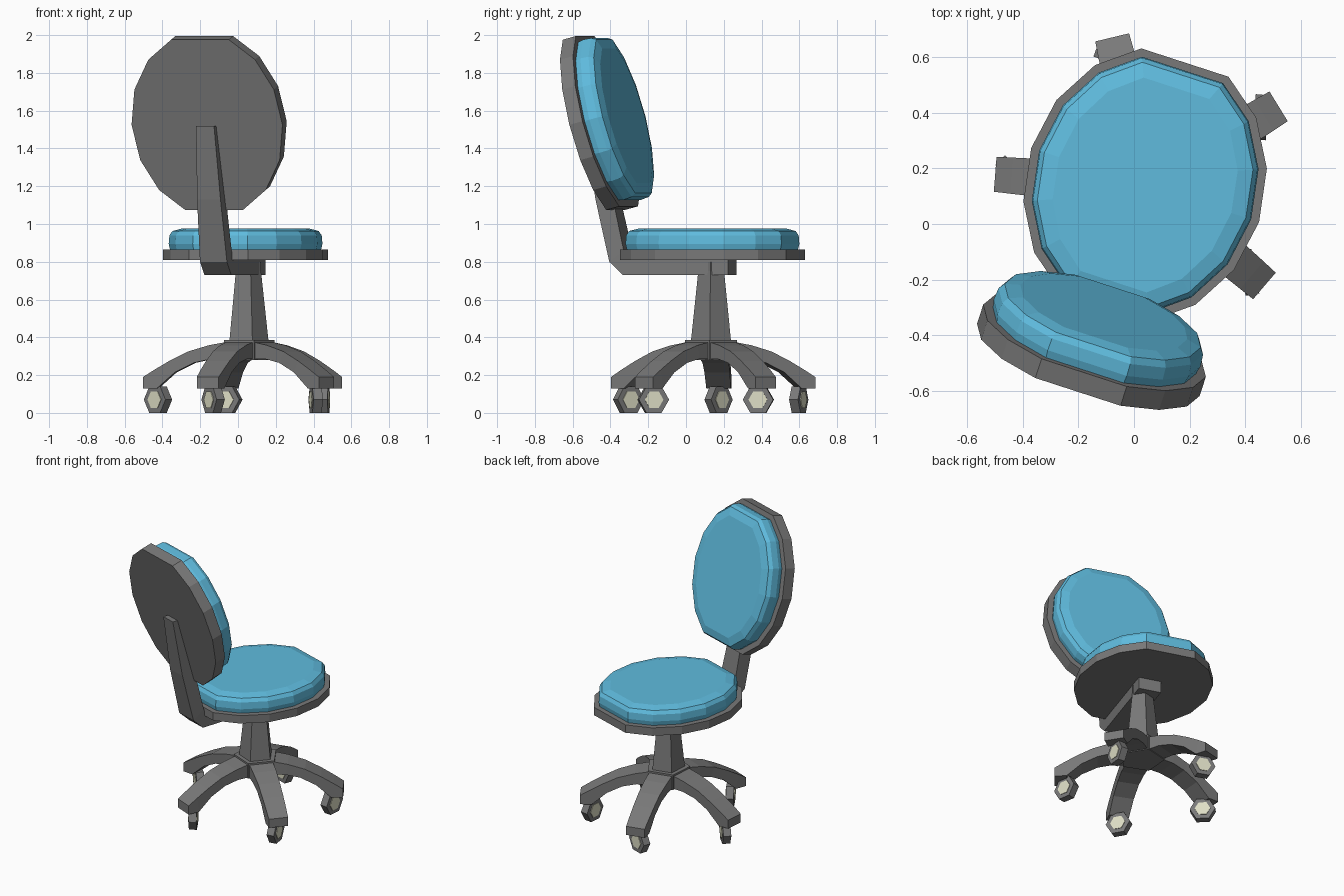
import bpy, bmesh, math
from mathutils import Matrix, Vector

cube = bpy.data.objects.get("Cube")
if cube:
    bpy.data.objects.remove(cube, do_unlink=True)


def material(name, rgb):
    m = bpy.data.materials.new(name)
    m.use_nodes = True
    m.diffuse_color = (*rgb, 1)
    for n in m.node_tree.nodes:
        if n.type == 'BSDF_PRINCIPLED':
            n.inputs["Base Color"].default_value = (*rgb, 1)
            n.inputs["Roughness"].default_value = 0.7
    return m


GREY = material("dark grey plastic", (0.19, 0.19, 0.19))
BLUE = material("blue fabric", (0.115, 0.50, 0.73))
CREAM = material("cream cap", (0.73, 0.73, 0.56))


def loft(name, rings, mat, matrix):
    """Skin a list of equal-sized rings and close both ends."""
    bm = bmesh.new()
    loops = [[bm.verts.new(matrix @ Vector(p)) for p in ring] for ring in rings]
    n = len(loops[0])
    for a, b in zip(loops, loops[1:]):
        for i in range(n):
            j = (i + 1) % n
            bm.faces.new((a[i], a[j], b[j], b[i]))
    bm.faces.new(loops[0][::-1])
    bm.faces.new(loops[-1])
    bmesh.ops.recalc_face_normals(bm, faces=bm.faces)
    mesh = bpy.data.meshes.new(name)
    bm.to_mesh(mesh)
    bm.free()
    mesh.materials.append(mat)
    ob = bpy.data.objects.new(name, mesh)
    bpy.context.collection.objects.link(ob)
    return ob


def polygon(r, z, sides, start=0.0):
    return [(r * math.cos(start + math.tau * k / sides),
             r * math.sin(start + math.tau * k / sides), z) for k in range(sides)]


def pad_ring(a, b, inset, z):
    """Oval with one wide flat edge at each end."""
    angles = [math.tau * k / 16 for k in range(16) if k not in (4, 12)]
    return [((a - inset) * math.cos(t), (b - inset) * math.sin(t), z) for t in angles]


def pad(prefix, a, b, thick, matrix):
    """Backing plate with a rounded cushion on it."""
    loft(prefix + "_plate", [pad_ring(a, b, 0, 0), pad_ring(a, b, 0, thick)], GREY, matrix)
    steps = [(0.037, 0), (0.030, 0.03), (0.034, 0.075), (0.05, 0.098), (0.105, 0.112)]
    loft(prefix + "_cushion", [pad_ring(a, b, i, thick + h) for i, h in steps], BLUE, matrix)


def bar(name, sections, matrix):
    """Beam along y; each section is (upper y, upper z, lower y, lower z, width)."""
    rings = []
    for y1, z1, y2, z2, w in sections:
        h = w / 2
        rings.append([(-h, y1, z1), (h, y1, z1), (h, y2, z2), (-h, y2, z2)])
    loft(name, rings, GREY, matrix)


# Seat, backrest and the arm joining them
chair = Matrix.Translation((0.04, 0.14, 0)) @ Matrix.Rotation(math.radians(-18), 4, 'Z')
pad("seat", 0.43, 0.5, 0.055, chair @ Matrix.Translation((0, 0, 0.81)))
tilt = Matrix.Translation((0, -0.66, 1.525)) @ Matrix.Rotation(math.radians(-75), 4, 'X')
pad("backrest", 0.42, 0.505, 0.075, chair @ tilt)
bar("back_arm", [
    (0.11, 0.81, 0.11, 0.73, 0.15),
    (-0.45, 0.81, -0.475, 0.73, 0.15),
    (-0.47, 0.86, -0.55, 0.80, 0.15),
    (-0.53, 1.12, -0.63, 1.13, 0.13),
    (-0.65, 1.52, -0.695, 1.52, 0.10)], chair)

# Column and hub, five sided
base = Matrix.Translation((0.05, 0.135, 0))
corner = math.radians(-4.5)
loft("column", [polygon(0.113, 0.37, 5, corner), polygon(0.072, 0.75, 5, corner),
                polygon(0.072, 0.80, 5, corner)], GREY, base)
loft("hub", [polygon(0.145, 0.28, 5, corner), polygon(0.145, 0.385, 5, corner)], GREY, base)

# Five arched legs, each with a swivelled caster
swivels = [10, -5, 70, 45, 30]
for k, swivel in enumerate(swivels):
    turn = Matrix.Rotation(math.radians(-40.5 + 72 * k - 90), 4, 'Z')
    leg = base @ turn
    bar(f"leg_{k + 1}", [
        (0.08, 0.380, 0.08, 0.285, 0.155),
        (0.20, 0.358, 0.19, 0.285, 0.15),
        (0.31, 0.325, 0.28, 0.265, 0.14),
        (0.41, 0.275, 0.38, 0.215, 0.135),
        (0.49, 0.228, 0.475, 0.13, 0.13),
        (0.55, 0.190, 0.55, 0.13, 0.125)], leg)
    spot = leg @ Vector((0, 0.475, 0.07))
    wheel = (Matrix.Translation(spot) @ Matrix.Rotation(math.radians(swivel), 4, 'Z')
             @ Matrix.Rotation(math.radians(90), 4, 'Y'))
    half = 0.025
    spin = math.radians(90)
    loft(f"caster_{k + 1}", [polygon(0.081, -half, 6, spin), polygon(0.081, half, 6, spin)],
         GREY, wheel)
    for side, label in ((-1, "inner"), (1, "outer")):
        loft(f"caster_cap_{k + 1}_{label}",
             [polygon(0.05, side * half, 6, spin),
              polygon(0.05, side * (half + 0.004), 6, spin)], CREAM, wheel)
